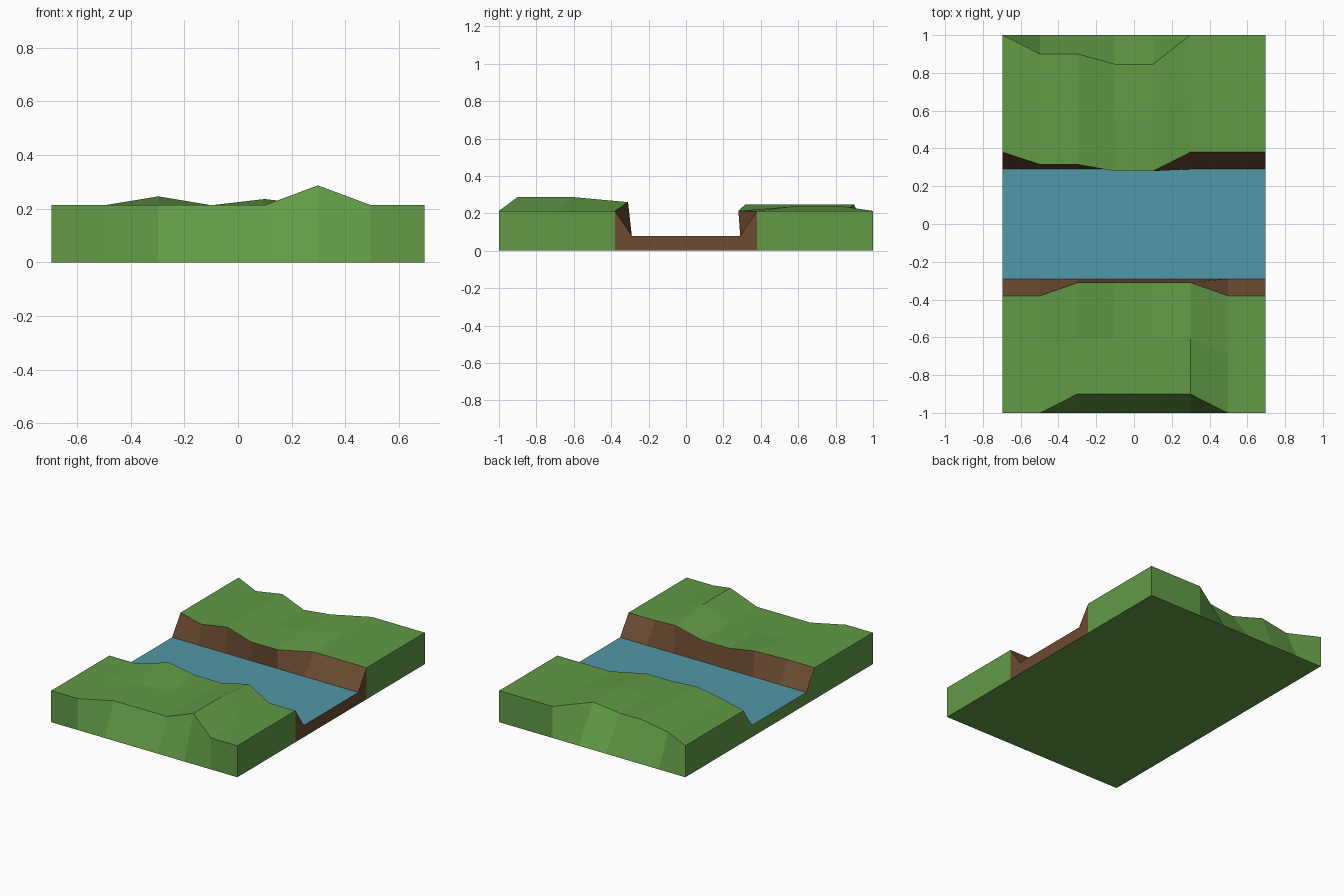
import bpy
import bmesh

cube = bpy.data.objects.get("Cube")
if cube:
    bpy.data.objects.remove(cube, do_unlink=True)


def material(name, rgb):
    m = bpy.data.materials.new(name)
    m.use_nodes = True
    m.diffuse_color = (*rgb, 1)
    m.node_tree.nodes["Principled BSDF"].inputs["Base Color"].default_value = (*rgb, 1)
    return m


GRASS = material("grass green", (0.122, 0.325, 0.061))
SOIL = material("soil brown", (0.150, 0.072, 0.031))
WATER = material("water blue", (0.084, 0.314, 0.392))

STEP = 0.1987           # column spacing along the river
SHORE, LEVEL = 0.29, 0.08
INNER = 0.38            # bank edge at the tile ends
H = 0.213               # usual bank height


def finish(bm, name, mats):
    bmesh.ops.recalc_face_normals(bm, faces=bm.faces)
    mesh = bpy.data.meshes.new(name)
    bm.to_mesh(mesh)
    bm.free()
    for m in mats:
        mesh.materials.append(m)
    obj = bpy.data.objects.new(name, mesh)
    bpy.context.collection.objects.link(obj)
    return obj


def bank(name, side, columns):
    """Loft one bank along x; columns hold outer y, inner y and three heights."""
    bm = bmesh.new()
    rows = []
    for i, (outer, inner, z_out, z_mid, z_in) in enumerate(columns):
        x = (i - 3.5) * STEP
        section = [(SHORE, 0), (INNER, 0), (1, 0), (outer, z_out),
                   ((outer + inner) / 2, z_mid), (inner, z_in), (SHORE, LEVEL)]
        rows.append([bm.verts.new((x, side * y, z)) for y, z in section])
    for a, b in zip(rows, rows[1:]):
        for k in range(6):
            f = bm.faces.new((a[k], a[k + 1], b[k + 1], b[k]))
            f.material_index = 1 if k == 5 else 0
    # End walls: bare soil beside the river only on the +x end
    for row, soil in ((rows[0], 0), (rows[-1], 1)):
        bm.faces.new(row[1:6])
        bm.faces.new((row[0], row[1], row[5], row[6])).material_index = soil
    return finish(bm, name, (GRASS, SOIL))


END = (1, INNER, H, H, H)

bank("front_bank", -1, [
    END, END,
    (0.9, 0.31, H, H, 0.246),
    (0.9, 0.31, H, H, H),
    (0.9, 0.31, H, H, H),
    (0.9, 0.31, 0.287, 0.287, 0.26),
    END, END])

bank("back_bank", 1, [
    END,
    (0.9, 0.315, H, H, H),
    (0.9, 0.315, 0.246, 0.246, 0.246),
    (0.845, 0.28, H, H, H),
    (0.845, 0.28, 0.236, 0.236, H),
    END, END, END])

# River block: water on top, soil on the +x end, grass elsewhere
bm = bmesh.new()
bmesh.ops.create_cube(bm, size=1)
for v in bm.verts:
    v.co = (v.co.x * 7 * STEP, v.co.y * 2 * SHORE, (v.co.z + 0.5) * LEVEL)
bm.normal_update()
for f in bm.faces:
    f.material_index = 2 if f.normal.z > 0.5 else 1 if f.normal.x > 0.5 else 0
hidden = [f for f in bm.faces if abs(f.normal.y) > 0.5]
bmesh.ops.delete(bm, geom=hidden, context="FACES_ONLY")
finish(bm, "river", (GRASS, SOIL, WATER))
